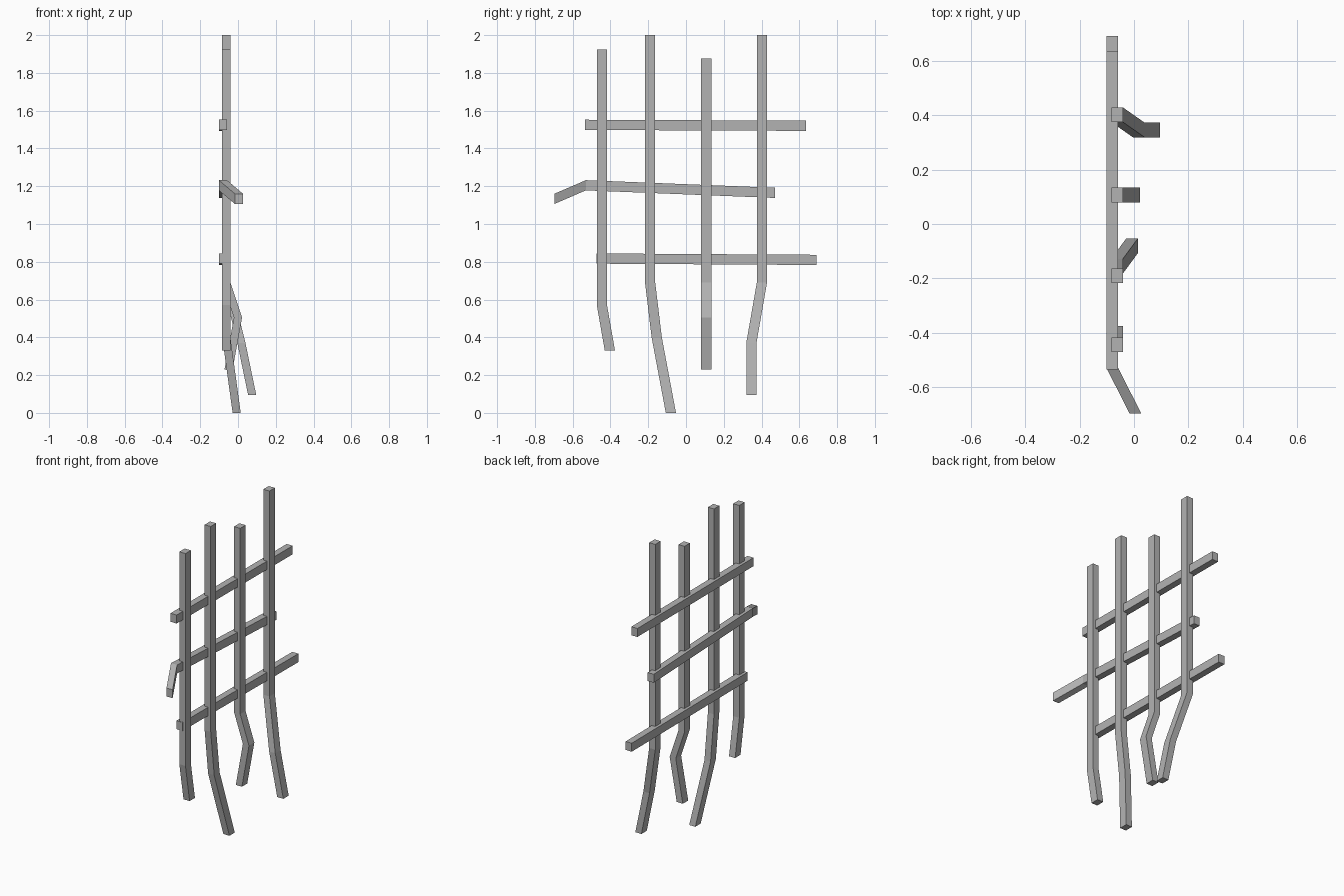
import bpy
import bmesh

cube = bpy.data.objects.get("Cube")
if cube:
    bpy.data.objects.remove(cube, do_unlink=True)

grey = bpy.data.materials.new("weathered_grey")
grey.use_nodes = True
colour = (0.45, 0.45, 0.45, 1)
grey.diffuse_color = colour
grey.node_tree.nodes["Principled BSDF"].inputs["Base Color"].default_value = colour

THIN, WIDE = 0.043, 0.054


def bar(name, path, upright):
    """Sweep an unrotated rectangle along a path, so the ends are cut square to the axis."""
    bm = bmesh.new()
    rings = []
    for x, y, z in path:
        ring = []
        for a, b in ((-1, -1), (1, -1), (1, 1), (-1, 1)):
            u, v = a * THIN / 2, b * WIDE / 2
            ring.append(bm.verts.new((x + u, y + v, z) if upright else (x + u, y, z + v)))
        rings.append(ring)
    for r, s in zip(rings, rings[1:]):
        for i in range(4):
            j = (i + 1) % 4
            bm.faces.new((r[i], r[j], s[j], s[i]))
    bm.faces.new(rings[0])
    bm.faces.new(rings[-1])
    bmesh.ops.recalc_face_normals(bm, faces=bm.faces)
    mesh = bpy.data.meshes.new(name)
    bm.to_mesh(mesh)
    bm.free()
    mesh.materials.append(grey)
    obj = bpy.data.objects.new(name, mesh)
    bpy.context.collection.objects.link(obj)


# Upright bars, bent towards the bottom
X = -0.062
bar("upright_front", [(X, -0.445, 1.925), (X, -0.445, 0.57), (X, -0.403, 0.33)], True)
bar("upright_mid_front", [(X, -0.19, 2), (X, -0.19, 0.69), (X, -0.155, 0.4),
                          (-0.007, -0.08, 0)], True)
bar("upright_mid_back", [(X, 0.107, 1.875), (X, 0.107, 0.69), (0, 0.107, 0.505),
                         (-0.05, 0.107, 0.23)], True)
bar("upright_back", [(X, 0.402, 2), (X, 0.402, 0.69), (0.018, 0.346, 0.37),
                     (0.075, 0.346, 0.095)], True)

# Cross bars behind the uprights
X = -0.08
bar("cross_bar_top", [(X, -0.535, 1.525), (X, 0.635, 1.52)], False)
bar("cross_bar_middle", [(0.005, -0.697, 1.133), (X, -0.53, 1.205), (X, 0.47, 1.165)], False)
bar("cross_bar_bottom", [(X, -0.475, 0.817), (X, 0.692, 0.81)], False)
